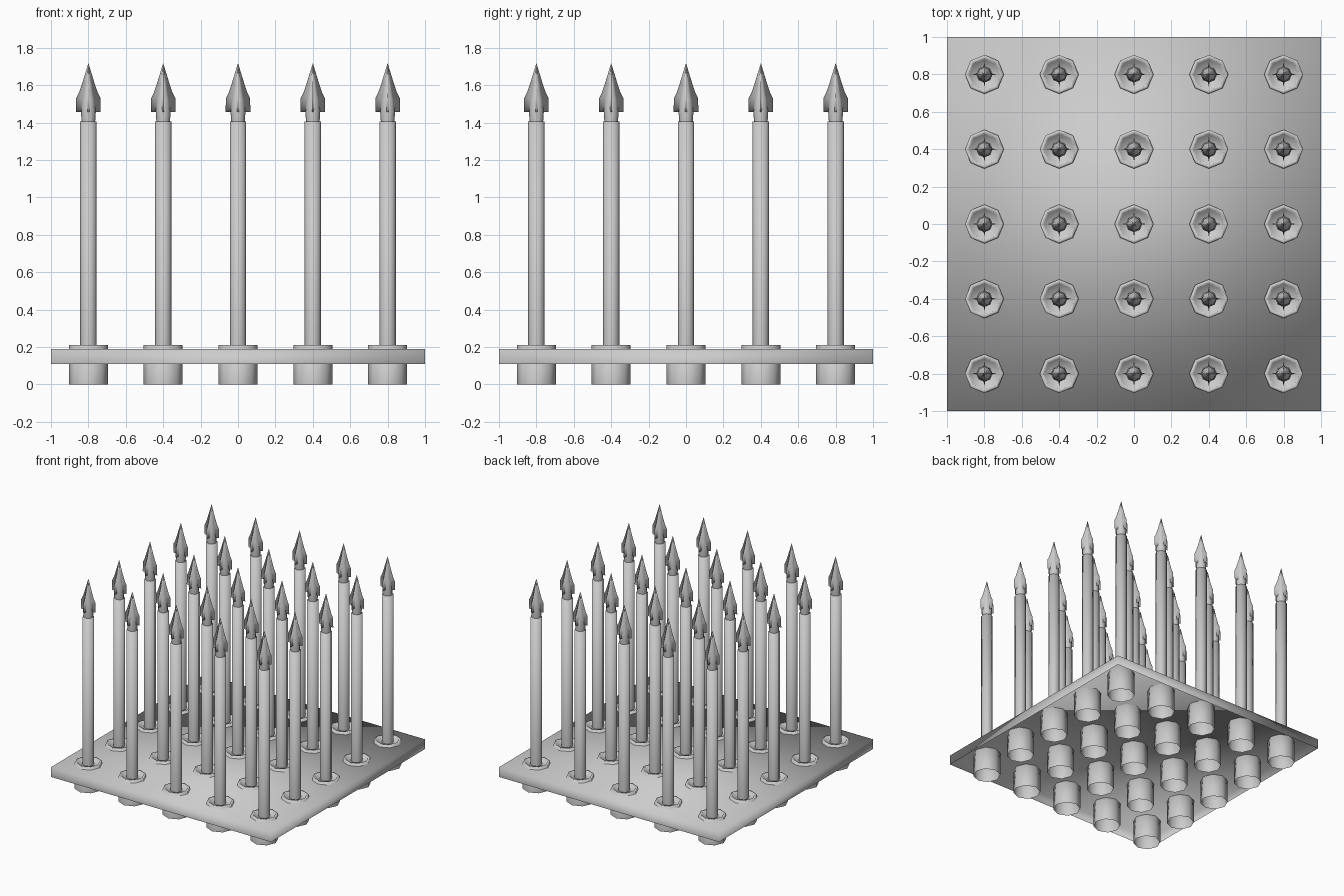
import bpy, math

if "Cube" in bpy.data.objects:
    bpy.data.objects.remove(bpy.data.objects["Cube"])

metal = bpy.data.materials.new("grey_metal")
metal.diffuse_color = (0.6, 0.6, 0.6, 1)
metal.use_nodes = True
metal.node_tree.nodes["Principled BSDF"].inputs["Base Color"].default_value = metal.diffuse_color


def make_mesh(name, verts, faces):
    mesh = bpy.data.meshes.new(name)
    mesh.from_pydata(verts, [], faces)
    mesh.materials.append(metal)
    mesh.shade_smooth()
    return mesh


def loft(name, rings, cap_top=False, sides=8):
    """Rings are (z, axis radius, diagonal radius); joined bottom to top."""
    verts, faces = [], []
    for z, r_axis, r_diag in rings:
        for i in range(sides):
            a = 2 * math.pi * i / sides
            r = r_diag if i % 2 else r_axis
            verts.append((r * math.cos(a), r * math.sin(a), z))
    for k in range(len(rings) - 1):
        for i in range(sides):
            j = (i + 1) % sides
            a, b = k * sides, (k + 1) * sides
            faces.append((a + i, a + j, b + j, b + i))
    if cap_top:
        faces.append(tuple(range((len(rings) - 1) * sides, len(rings) * sides)))
    return make_mesh(name, verts, faces)


def place(name, mesh, x=0, y=0):
    ob = bpy.data.objects.new(name, mesh)
    ob.location = (x, y, 0)
    bpy.context.collection.objects.link(ob)


# Square base plate: a shallow tray, open underneath
corners = [(x, y, z) for z in (0.11, 0.19) for x, y in ((-1, -1), (1, -1), (1, 1), (-1, 1))]
sides = [(i, (i + 1) % 4, (i + 1) % 4 + 4, i + 4) for i in range(4)]
place("base_plate", make_mesh("base_plate", corners, [(4, 5, 6, 7)] + sides))

# Socket: open underneath, raised rim with a shallow recess on top
socket = loft("socket", [(0, 0.104, 0.104), (0.21, 0.104, 0.104),
                         (0.21, 0.085, 0.085), (0.194, 0.08, 0.08)], cap_top=True)

# Round shaft
shaft = loft("shaft", [(0.19, 0.044, 0.044), (1.405, 0.044, 0.044)], cap_top=True)

# Neck rising into a slim core inside the head
neck = loft("neck", [(1.40, 0.036, 0.036), (1.46, 0.04, 0.04), (1.52, 0.036, 0.036),
                     (1.60, 0.02, 0.02), (1.70, 0.002, 0.002)])

# Four thin blades crossing at the centre
head = loft("spear_head", [(1.455, 0.002, 0.002), (1.455, 0.066, 0.014), (1.53, 0.065, 0.014),
                           (1.56, 0.05, 0.012), (1.61, 0.033, 0.009),
                           (1.715, 0.001, 0.001)], cap_top=True)

# Five by five grid of spears
for ix in range(5):
    for iy in range(5):
        x, y = (ix - 2) * 0.4, (iy - 2) * 0.4
        for part in (socket, shaft, neck, head):
            place(f"{part.name}_{ix}_{iy}", part, x, y)
